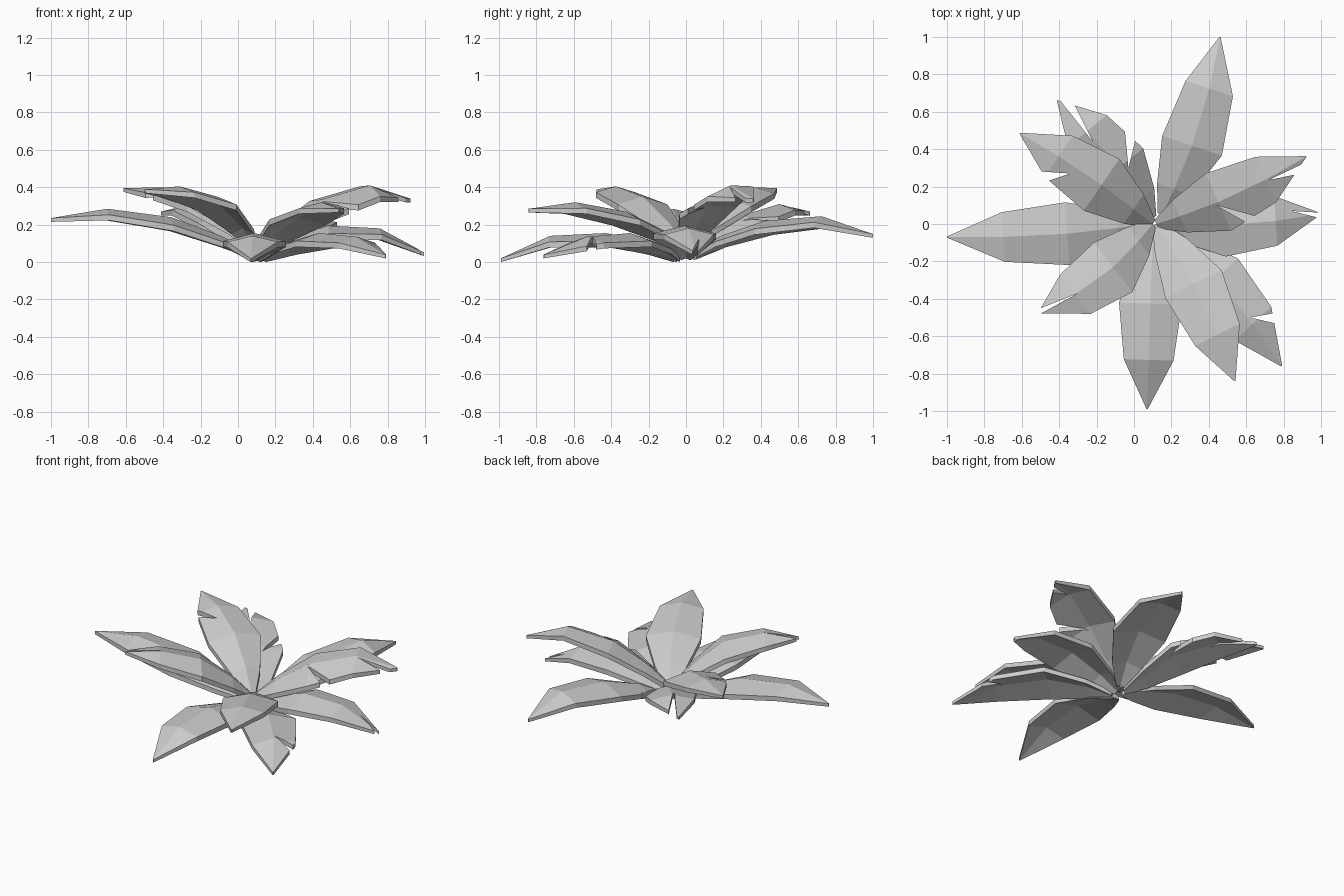
import bpy, bmesh, math
from mathutils import Vector

if "Cube" in bpy.data.objects:
    bpy.data.objects.remove(bpy.data.objects["Cube"])

STATIONS = (0.0, 0.15, 0.40, 0.72, 1.0)
HALF_W = (0.025, 0.095, 0.168, 0.133, 0.003)
DROP = (0.01, 0.03, 0.042, 0.032, 0.0)      # edges hang below the midrib
THICK = (0.03, 0.03, 0.032, 0.03, 0.02)


def cut_notch(leaf, apex, a, b):
    """Cut a tear in the leaf: a tall wedge from apex out past a and b."""
    apex, a, b = Vector(apex), Vector(a), Vector(b)
    pts = [apex, apex + (a - apex) * 1.5, apex + (b - apex) * 1.5]
    bm = bmesh.new()
    face = bm.faces.new([bm.verts.new((p.x, p.y, -0.5)) for p in pts])
    ext = bmesh.ops.extrude_face_region(bm, geom=[face])
    top = [v for v in ext['geom'] if isinstance(v, bmesh.types.BMVert)]
    bmesh.ops.translate(bm, verts=top, vec=(0, 0, 1.5))
    bmesh.ops.recalc_face_normals(bm, faces=bm.faces)
    me = bpy.data.meshes.new("notch_cutter")
    bm.to_mesh(me)
    bm.free()
    cutter = bpy.data.objects.new("notch_cutter", me)
    cutter.hide_render = True
    bpy.context.collection.objects.link(cutter)
    mod = leaf.modifiers.new("notch", 'BOOLEAN')
    mod.operation = 'DIFFERENCE'
    mod.solver = 'EXACT'
    mod.object = cutter
    bpy.context.view_layer.objects.active = leaf
    bpy.ops.object.modifier_apply(modifier=mod.name)
    bpy.data.objects.remove(cutter)


def make_leaf(name, base, tip, heights, bend=0.0, roll=0.0, notches=()):
    """Low-poly leaf: three columns (edge, midrib, edge) with thickness."""
    base, tip = Vector(base), Vector(tip)
    d = (tip - base).normalized()
    side = Vector((d.y, -d.x))               # right of the growing direction
    bm = bmesh.new()
    rings = []
    for t, w, drop, th, z in zip(STATIONS, HALF_W, DROP, THICK, heights):
        c = base.lerp(tip, t) + side * bend * math.sin(math.pi * t)
        top, bottom = [], []
        for s in (-1, 0, 1):
            p = c + side * w * s
            pz = z - drop * abs(s) - roll * w * s
            top.append(bm.verts.new((p.x, p.y, pz)))
            bottom.append(bm.verts.new((p.x, p.y, max(pz - th, 0.0))))
        rings.append(top + bottom[::-1])
    for r0, r1 in zip(rings, rings[1:]):
        for i in range(6):
            j = (i + 1) % 6
            bm.faces.new((r0[i], r0[j], r1[j], r1[i]))
    bm.faces.new(rings[0])
    bm.faces.new(rings[-1])
    bmesh.ops.recalc_face_normals(bm, faces=bm.faces)
    me = bpy.data.meshes.new(name)
    bm.to_mesh(me)
    bm.free()
    leaf = bpy.data.objects.new(name, me)
    bpy.context.collection.objects.link(leaf)
    for n in notches:
        cut_notch(leaf, *n)


# lower whorl of leaves
make_leaf("leaf_back", (0.15, 0.05), (0.46, 1.0), (0.06, 0.14, 0.22, 0.245, 0.15), bend=0.04)
make_leaf("leaf_left", (0.07, 0.0), (-1.0, -0.07), (0.06, 0.14, 0.24, 0.285, 0.235), bend=-0.025)
make_leaf("leaf_front", (0.10, -0.05), (0.07, -0.99), (0.035, 0.10, 0.155, 0.14, 0.02))
make_leaf("leaf_right", (0.13, 0.0), (1.0, 0.055), (0.05, 0.12, 0.195, 0.18, 0.05), bend=0.03,
          notches=[((0.84, 0.07), (1.0, 0.06), (0.98, 0.035))])
make_leaf("leaf_front_right_low", (0.13, -0.05), (0.79, -0.76), (0.04, 0.10, 0.155, 0.135, 0.04),
          bend=-0.055, notches=[((0.62, -0.5), (0.73, -0.48), (0.75, -0.53))])
make_leaf("leaf_back_left_low", (0.10, 0.03), (-0.41, 0.66), (0.05, 0.13, 0.25, 0.31, 0.27),
          bend=0.03, notches=[((-0.22, 0.44), (-0.37, 0.63), (-0.31, 0.62)),
                              ((-0.03, 0.30), (-0.045, 0.46), (0.0, 0.42))])
# upper whorl of leaves
make_leaf("leaf_front_right_high", (0.12, 0.0), (0.54, -0.84), (0.07, 0.17, 0.27, 0.32, 0.285),
          bend=-0.035)
make_leaf("leaf_front_left_high", (0.10, 0.0), (-0.51, -0.475), (0.09, 0.21, 0.35, 0.405, 0.39),
          bend=-0.055, notches=[((-0.30, -0.37), (-0.51, -0.455), (-0.51, -0.485))])
make_leaf("leaf_back_left_high", (0.10, 0.0), (-0.61, 0.485), (0.09, 0.21, 0.34, 0.40, 0.395),
          bend=0.02, notches=[((-0.34, 0.27), (-0.49, 0.28), (-0.46, 0.23))])
make_leaf("leaf_back_right_high", (0.12, 0.0), (0.92, 0.36), (0.09, 0.20, 0.335, 0.41, 0.34),
          bend=0.03, roll=0.2,
          notches=[((0.44, 0.10), (0.58, 0.02), (0.62, 0.05)),
                   ((0.72, 0.235), (0.91, 0.325), (0.865, 0.265))])
